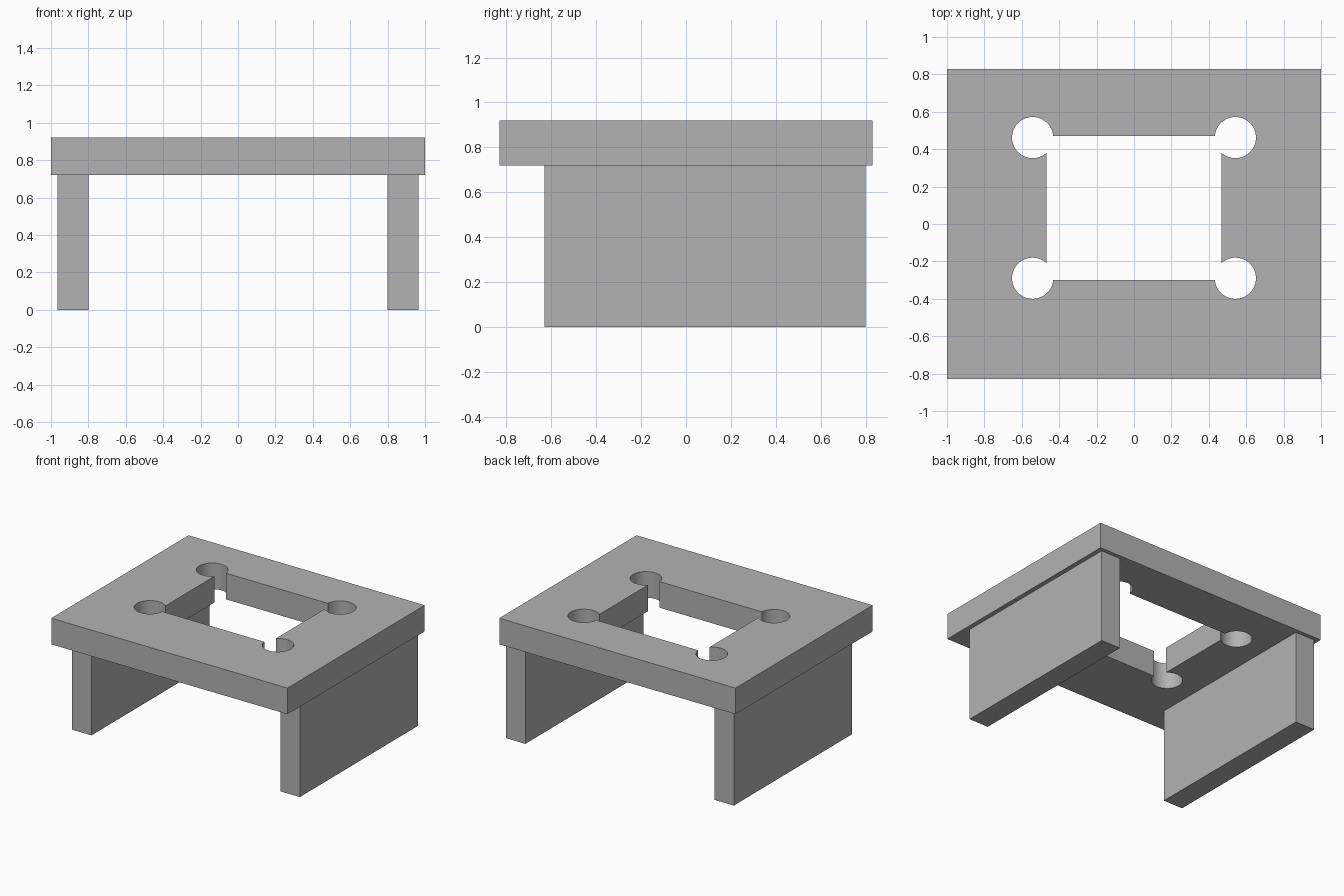
import bpy

default_cube = bpy.data.objects.get("Cube")
if default_cube:
    bpy.data.objects.remove(default_cube, do_unlink=True)

GREY = (0.45, 0.45, 0.45, 1)
grey = bpy.data.materials.new("plain grey")
grey.use_nodes = True
grey.diffuse_color = GREY
grey.node_tree.nodes["Principled BSDF"].inputs["Base Color"].default_value = GREY


def box(name, low, high):
    """Box between two opposite corners."""
    centre = [(a + b) / 2 for a, b in zip(low, high)]
    bpy.ops.mesh.primitive_cube_add(size=1, location=centre)
    part = bpy.context.object
    part.name = name
    part.scale = [b - a for a, b in zip(low, high)]
    bpy.ops.object.transform_apply(location=False, rotation=False, scale=True)
    part.data.materials.append(grey)
    return part


def cut(target, cutter):
    """Subtract the cutter from the target, then discard it."""
    cutter.hide_render = True
    mod = target.modifiers.new("cut", 'BOOLEAN')
    mod.operation = 'DIFFERENCE'
    mod.solver = 'EXACT'
    mod.object = cutter
    bpy.context.view_layer.objects.active = target
    bpy.ops.object.modifier_apply(modifier=mod.name)
    bpy.data.objects.remove(cutter, do_unlink=True)


# Table top with a rectangular opening
LEG_TOP, TOP = 0.72, 0.92
table_top = box("table_top", (-1, -0.83, LEG_TOP), (1, 0.83, TOP))
cut(table_top, box("opening_cutter", (-0.467, -0.30, 0.5), (0.467, 0.47, 1.2)))

# Round relief holes at the corners of the opening
for x in (-0.542, 0.542):
    for y in (-0.29, 0.462):
        bpy.ops.mesh.primitive_cylinder_add(
            vertices=64, radius=0.11, depth=0.8, location=(x, y, 0.85))
        hole = bpy.context.object
        hole.data.materials.append(grey)
        cut(table_top, hole)

# Smooth hole walls, sharp edges elsewhere
bpy.ops.object.select_all(action='DESELECT')
table_top.select_set(True)
bpy.context.view_layer.objects.active = table_top
bpy.ops.object.shade_smooth_by_angle(angle=0.5)

# Slab legs, set back from the front edge
box("left_leg", (0.80, -0.63, 0), (0.965, 0.80, LEG_TOP))
box("right_leg", (-0.965, -0.63, 0), (-0.80, 0.80, LEG_TOP))
